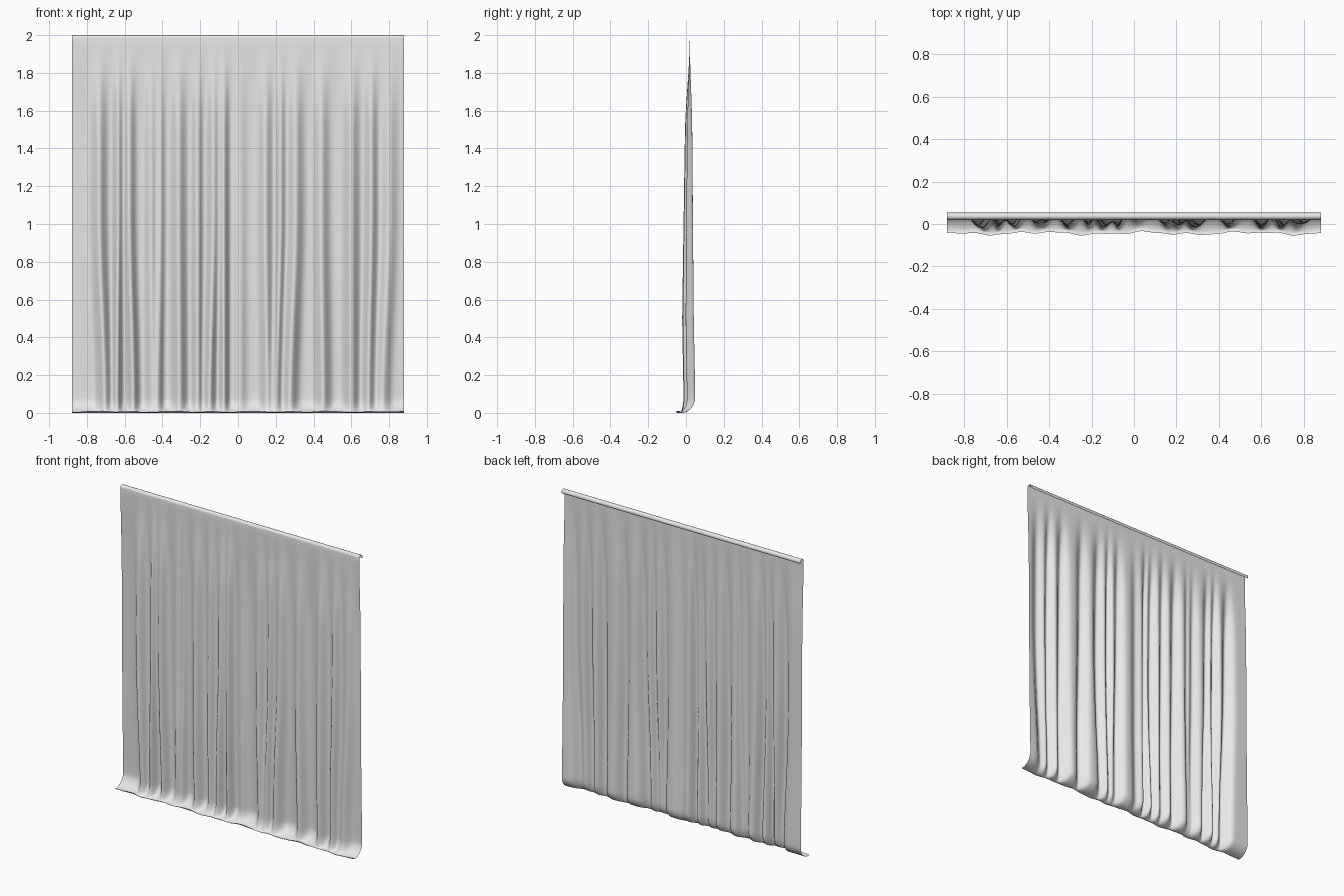
import bpy, bmesh, math

if "Cube" in bpy.data.objects:
    bpy.data.objects.remove(bpy.data.objects["Cube"])

W = 0.88          # half width
NX = 360          # columns

# Narrow forward pleats: (x at top, x at hem, half width, depth)
PLEATS = [(-.735, -.705, .032, 1.0), (-.635, -.64, .022, .9), (-.575, -.555, .026, .9),
          (-.46, -.455, .028, .65), (-.41, -.42, .02, .5), (-.315, -.31, .032, .95),
          (-.215, -.215, .025, .75), (-.13, -.15, .028, .95), (-.075, -.075, .022, .9),
          (.01, .01, .03, .4), (.145, .155, .03, .8), (.225, .205, .022, .75),
          (.305, .275, .034, .95), (.44, .45, .034, .9), (.60, .60, .034, 1.0),
          (.705, .69, .028, .95), (.80, .765, .035, .7)]


def smooth(t):
    t = max(0.0, min(1.0, t))
    return t * t * (3 - 2 * t)


def pleat_y(x, z):
    # flat at the heading, deep pleats lower down
    a = smooth((1.97 - z) / 0.5) * 0.45 + 0.55 * max(0, min(1, (1.97 - z) / 1.5))
    low = smooth((0.6 - z) / 0.6)
    g = 0.0
    for xt, xb, w, d in PLEATS:
        c = xt + (xb - xt) * smooth((1.1 - z) / 1.1)
        u = (x - c) / w
        if abs(u) < 4:
            g += d * math.exp(-u * u * 0.9)
    g = min(g, 1.0 + 0.05 * (g - 1))
    return 0.02 + a * (0.021 + 0.008 * low - 0.062 * g)


def hem_y(x):
    return -0.044 + 0.005 * math.sin(13 * x + 1) + 0.004 * math.sin(31 * x) + 0.002 * math.sin(57 * x)


def column(x):
    pts = []
    # rolled heading, hooking over to the back
    for i in range(13):
        t = math.radians(-35 + 215 * i / 12)
        pts.append((0.0365 + 0.0165 * math.cos(t), 1.9835 + 0.0165 * math.sin(t)))
    # hanging cloth
    zb = 0.085
    for i in range(1, 61):
        z = 1.9835 + (zb - 1.9835) * i / 60
        pts.append((pleat_y(x, z), z))
    # foot sweeping forward onto the floor
    y0, y1 = pleat_y(x, zb), hem_y(x)
    zh = 0.004 + 0.004 * (1 + math.sin(23 * x) * math.sin(7 * x + 1))
    for i in range(1, 13):
        t = math.pi / 2 * i / 12
        y = y0 + (y1 + 0.012 - y0) * (1 - math.cos(t))
        pts.append((y, zb + (0.003 - zb) * math.sin(t)))
    # lifted hem lip
    pts.append((y1 + 0.005, 0.003 + zh * 0.25))
    pts.append((y1, 0.002 + zh))
    lowest = 0.003
    return [(y, z - lowest * (1 - z / 2)) for y, z in pts]


# Curtain cloth as a single sheet
bm = bmesh.new()
cols = []
for i in range(NX + 1):
    x = -W + 2 * W * i / NX
    cols.append([bm.verts.new((x, y, z)) for y, z in column(x)])
for a, b in zip(cols, cols[1:]):
    for j in range(len(a) - 1):
        bm.faces.new((a[j], a[j + 1], b[j + 1], b[j]))
for f in bm.faces:
    f.smooth = True
me = bpy.data.meshes.new("curtain")
bm.to_mesh(me)
bm.free()
curtain = bpy.data.objects.new("curtain", me)
bpy.context.collection.objects.link(curtain)

mat = bpy.data.materials.new("pale grey cloth")
mat.diffuse_color = (0.8, 0.8, 0.8, 1)
mat.use_nodes = True
mat.node_tree.nodes["Principled BSDF"].inputs["Base Color"].default_value = mat.diffuse_color
me.materials.append(mat)
